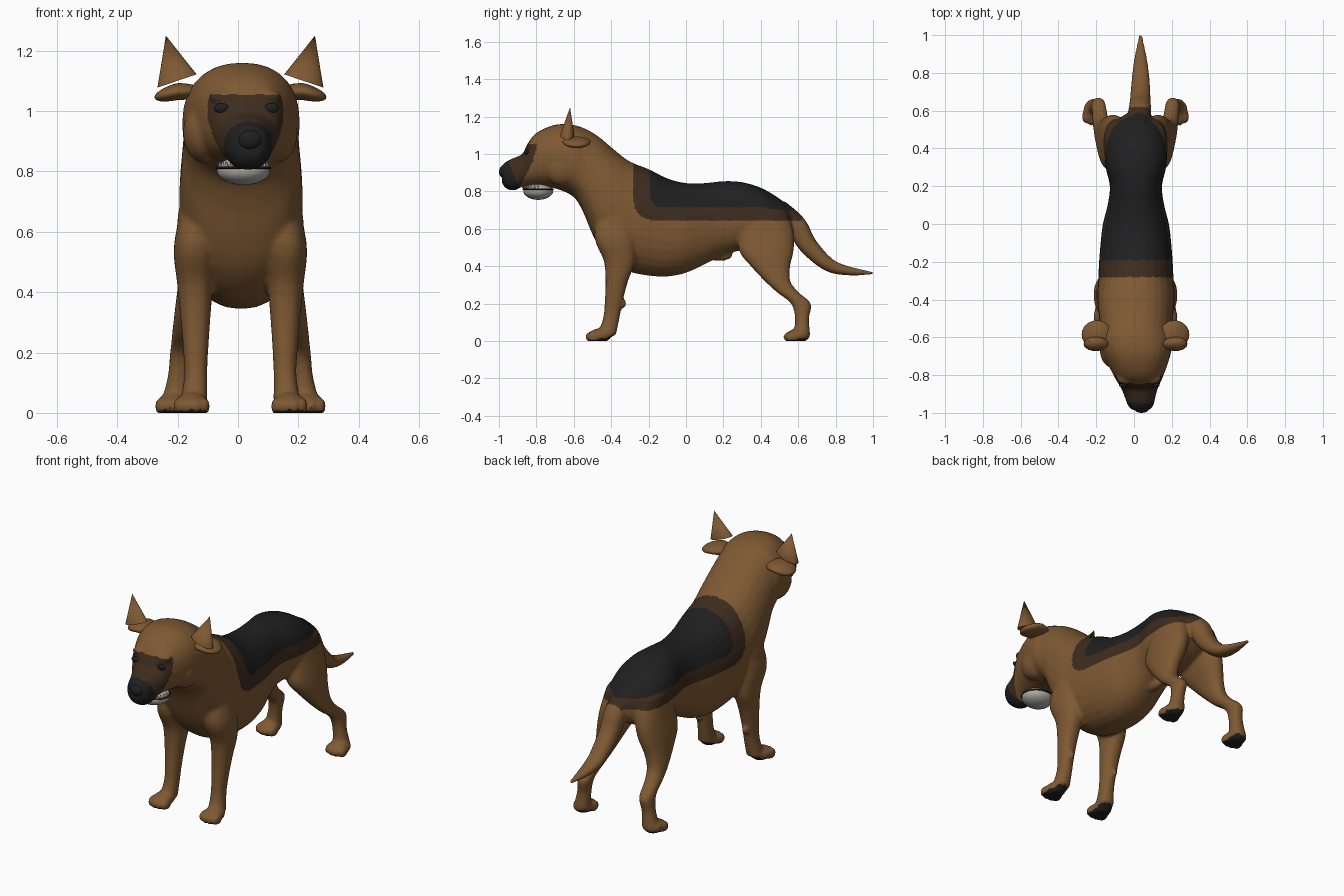
import bpy, bmesh, math
from mathutils import Vector, Matrix

if "Cube" in bpy.data.objects:
    bpy.data.objects.remove(bpy.data.objects["Cube"])

MID = 0.008          # mirror plane of the paired parts
SIDES = (-1, 1)


def material(name, r, g, b):
    mat = bpy.data.materials.new(name)
    mat.use_nodes = True
    mat.diffuse_color = (r, g, b, 1)
    shader = next(n for n in mat.node_tree.nodes if n.type == "BSDF_PRINCIPLED")
    shader.inputs["Base Color"].default_value = (r, g, b, 1)
    shader.inputs["Roughness"].default_value = 0.8
    return mat


TAN = material("tan fur", 0.21, 0.1, 0.033)
BROWN = material("dark brown fur", 0.048, 0.025, 0.013)
BLACK = material("black fur", 0.014, 0.014, 0.014)
IVORY = material("ivory", 0.42, 0.4, 0.36)
PINK = material("pink tongue", 0.5, 0.15, 0.16)


def smooth_spline(rows, steps=4):
    """Resample rows of numbers with a Catmull-Rom spline."""
    out = []
    for i in range(len(rows) - 1):
        quad = [Vector(rows[min(max(k, 0), len(rows) - 1)]) for k in range(i - 1, i + 3)]
        a, b, c, d = quad
        for s in range(steps):
            t = s / steps
            out.append(b + (c - a) * t / 2 + (a * 2 - b * 5 + c * 4 - d) * t * t / 2
                       + (b * 3 - a - c * 3 + d) * t ** 3 / 2)
    return out + [Vector(rows[-1])]


def loft(bm, rows, axis=None, sides=28, power=0.88):
    """Skin rows of (x, y, z, half width, half depth); axis is the depth direction."""
    rows = smooth_spline([tuple(r) for r in rows])
    centres = [Vector(r[:3]) for r in rows]
    rings = []
    for i, row in enumerate(rows):
        tangent = centres[min(i + 1, len(rows) - 1)] - centres[max(i - 1, 0)]
        depth = Vector(axis) if axis else Vector((1, 0, 0)).cross(tangent).normalized()
        ring = []
        for k in range(sides):
            a = math.tau * k / sides
            u = math.copysign(abs(math.cos(a)) ** power, math.cos(a))
            v = math.copysign(abs(math.sin(a)) ** power, math.sin(a))
            ring.append(bm.verts.new(centres[i] + Vector((u * row[3], 0, 0)) + depth * v * row[4]))
        rings.append(ring)
    for low, high in zip(rings, rings[1:]):
        for k in range(sides):
            n = (k + 1) % sides
            bm.faces.new((low[k], low[n], high[n], high[k]))
    bm.faces.new(rings[0][::-1])
    bm.faces.new(rings[-1])


def blob(bm, centre, size):
    matrix = Matrix.Translation(centre) @ Matrix.Diagonal((*size, 1))
    bmesh.ops.create_uvsphere(bm, u_segments=24, v_segments=14, radius=1, matrix=matrix)


def finish(name, bm, mats, angle=60):
    bmesh.ops.recalc_face_normals(bm, faces=bm.faces[:])
    mesh = bpy.data.meshes.new(name)
    bm.to_mesh(mesh)
    bm.free()
    obj = bpy.data.objects.new(name, mesh)
    bpy.context.collection.objects.link(obj)
    for mat in mats:
        mesh.materials.append(mat)
    bpy.ops.object.select_all(action="DESELECT")
    obj.select_set(True)
    bpy.context.view_layer.objects.active = obj
    bpy.ops.object.shade_smooth_by_angle(angle=math.radians(angle))
    return obj


body = bmesh.new()

# Torso, neck, skull and muzzle: y, top, bottom, half width
TRUNK = [
    (.585, .69, .57, .05), (.54, .73, .54, .11), (.48, .775, .51, .145), (.4, .82, .49, .165),
    (.3, .85, .485, .16), (.2, .855, .46, .138), (.1, .845, .41, .15), (0, .845, .365, .175),
    (-.1, .87, .345, .187), (-.2, .92, .35, .195), (-.3, .96, .37, .2), (-.38, 1.02, .41, .205),
    (-.45, 1.08, .48, .2), (-.5, 1.115, .57, .195), (-.55, 1.14, .69, .19),
    (-.6, 1.155, .77, .195), (-.68, 1.16, .81, .18), (-.75, 1.14, .825, .155),
    (-.81, 1.105, .83, .128), (-.85, 1.05, .83, .108), (-.875, 1.0, .825, .095),
    (-.92, .98, .805, .08), (-.96, .96, .815, .068), (-.985, .94, .845, .045),
]
loft(body, [(.01 + .07 * max(0, abs(y) - .6), y, (t + b) / 2, w, (t - b) / 2)
            for y, t, b, w in TRUNK], axis=(0, 0, 1))

# Tail
loft(body, [(.025, .5, .72, .05, .04), (.03, .59, .62, .06, .055), (.033, .65, .515, .055, .05),
            (.035, .76, .41, .048, .037), (.035, .87, .375, .035, .024),
            (.035, 1.003, .363, .008, .008)])

# Legs: z, y, x, half depth, half width
FRONT_LEG = [
    (.74, -.36, .12, .1, .06), (.56, -.38, .148, .11, .072), (.43, -.355, .15, .085, .06),
    (.32, -.37, .149, .06, .05), (.2, -.388, .148, .047, .041), (.12, -.4, .148, .044, .038),
    (.03, -.425, .155, .05, .046),
]
HIND_LEG = [
    (.7, .42, .085, .12, .075), (.58, .43, .11, .145, .072), (.48, .43, .13, .145, .07),
    (.4, .452, .152, .105, .058), (.32, .49, .172, .068, .048), (.26, .545, .185, .058, .042),
    (.2, .615, .195, .053, .038), (.12, .62, .205, .037, .036), (.03, .62, .218, .045, .046),
]
for side in SIDES:
    for leg, paw_x, paw_y in ((FRONT_LEG, .162, -.46), (HIND_LEG, .222, .6)):
        loft(body, [(MID + side * x, y, z, w, d) for z, y, x, d, w in leg], axis=(0, 1, 0))
        # Paw with four toes
        blob(body, (MID + side * paw_x, paw_y, .03), (.055, .062, .038))
        for toe in range(4):
            spread = (toe - 1.5) / 1.5
            blob(body, (MID + side * paw_x + spread * .042, paw_y - .05 + .018 * abs(spread), .022),
                 (.019, .036, .03))
    # Shoulder, cheek, brow and heel masses
    blob(body, (MID + side * .135, -.37, .62), (.075, .11, .14))
    blob(body, (MID + side * .125, -.66, .93), (.065, .1, .1))
    blob(body, (.025 + side * .07, -.815, 1.045), (.05, .035, .025))
    blob(body, (MID + side * .15, -.34, .2), (.018, .022, .025))

# Belly fold
blob(body, (.01, .18, .46), (.03, .07, .032))

coat = finish("body", body, [TAN, BROWN, BLACK])
remesh = coat.modifiers.new("blend", "REMESH")
remesh.mode = "VOXEL"
remesh.voxel_size = 0.009
relax = coat.modifiers.new("relax", "SMOOTH")
relax.factor = 0.5
relax.iterations = 7
for name in [m.name for m in coat.modifiers if m.name in ("blend", "relax")]:
    bpy.ops.object.modifier_move_to_index(modifier=name, index=0 if name == "blend" else 1)
    bpy.ops.object.modifier_apply(modifier=name)
for vert in coat.data.vertices:
    vert.co.z = max(vert.co.z, 0)
coat.data.update()
bpy.ops.object.shade_smooth()


def in_saddle(p, front, floor, back, radius):
    dy = max(front + radius - p.y, 0)
    dz = max(floor + radius - p.z, 0)
    return p.y < back and math.hypot(dy, dz) < radius


def coat_colour(p, normal):
    if p.z < .03 and normal.z < -.5:
        return 2
    if p.y < -.75:
        if p.y < -.945 + .4 * (.95 - p.z):
            return 2
        edge = -.8 - .5 * max(0, 1 - p.z)
        return int(p.y < edge and p.z < 1.055 and abs(p.x - .025) < .125)
    if in_saddle(p, -.19, .715 - .1 * max(0, p.y - .4), .595, .06):
        return 2
    return int(in_saddle(p, -.28, .645, .62, .11))


for face in coat.data.polygons:
    face.material_index = coat_colour(face.center, face.normal)
bpy.context.view_layer.update()

# Ears: a pointed cone above a drooping fold
for side, label in ((-1, "right"), (1, "left")):
    bm = bmesh.new()
    tip = bm.verts.new((MID + side * .247, -.62, 1.25))
    base = []
    for k in range(20):
        a = math.tau * k / 20
        base.append(bm.verts.new((MID + side * (.21 + .065 * math.cos(a)),
                                  -.635 + .038 * math.sin(a), 1.1 - .022 * math.cos(a))))
    for k in range(20):
        bm.faces.new((base[k], base[(k + 1) % 20], tip))
    bm.faces.new(base)
    finish(label + "_ear", bm, [TAN], 40)

    bm = bmesh.new()
    blob(bm, (MID + side * .205, -.585, 1.065), (.08, .075, .028))
    for vert in bm.verts:      # droop outward
        vert.co.z -= .25 * max(0, abs(vert.co.x - MID) - .21)
    finish(label + "_ear_fold", bm, [TAN])

    # Eye set on the face surface
    x = .028 + side * .082
    hit, spot, _, _ = coat.ray_cast(Vector((x, -2, 1.01)), Vector((0, 1, 0)))
    bm = bmesh.new()
    blob(bm, spot if hit else (x, -.83, 1.01), (.026, .012, .016))
    finish(label + "_eye", bm, [BLACK])

# Nose pad
bm = bmesh.new()
blob(bm, (.04, -.972, .905), (.042, .028, .034))
finish("nose", bm, [BLACK])

# Lower jaw, lips and tongue
for name, centre, size, mat in (
    ("lower_jaw", (.018, -.79, .803), (.088, .08, .048), IVORY),
    ("lips", (.018, -.79, .812), (.092, .084, .012), BLACK),
    ("tongue", (.02, -.805, .82), (.07, .072, .014), PINK),
):
    bm = bmesh.new()
    blob(bm, centre, size)
    finish(name, bm, [mat])

# Lower teeth
bm = bmesh.new()
for k in range(13):
    a = math.pi * (1 + k / 12)
    place = Matrix.Translation((.018 + .08 * math.cos(a), -.79 + .074 * math.sin(a), .822))
    bmesh.ops.create_cone(bm, segments=8, cap_ends=True, radius1=.007, radius2=.002,
                          depth=.02, matrix=place)
finish("lower_teeth", bm, [IVORY])
